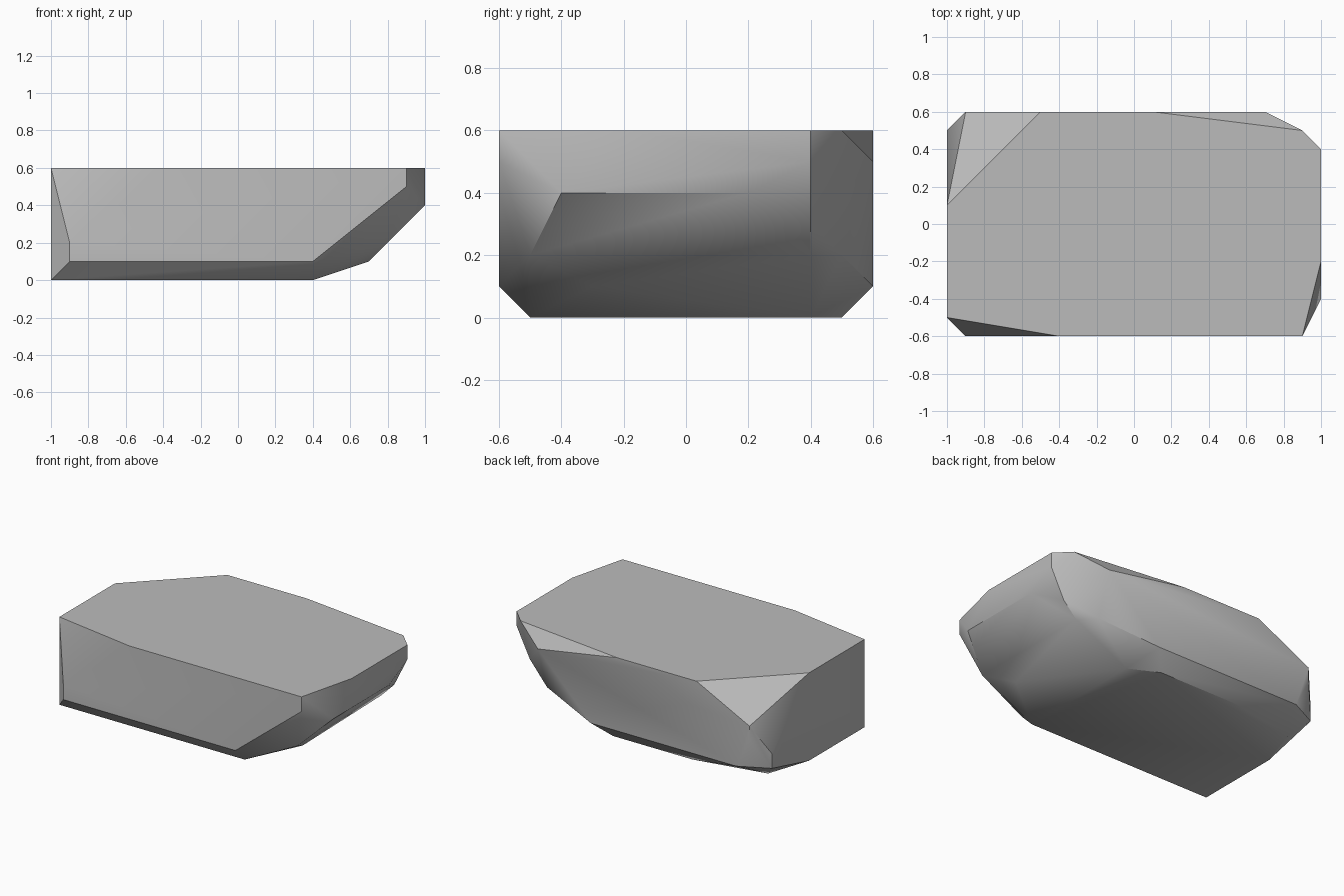
import bpy
import bmesh
import math

cube = bpy.data.objects.get("Cube")
if cube:
    bpy.data.objects.remove(cube, do_unlink=True)

UNIT = 0.1  # corners sit on a tenth-unit lattice

# Corner points of the rock, one horizontal layer per height step
layers = [
    [(-10, -5), (4, -5), (4, 4), (2, 5), (-4, 5), (-9, 4), (-10, 1)],
    [(-9, -6), (4, -6), (7, -3), (3, 6), (-8, 6), (-10, 5)],
    [(-9, -6), (8, -5), (8, 4), (7, 5), (-10, 5)],
    [(9, 4), (-9, 6)],
    [(10, -4), (10, 2), (-9, 6)],
    [(9, -6), (10, 4), (7, 6)],
    [(-10, -5), (-4, -6), (9, -6), (10, -2), (10, 4), (9, 5), (1, 6), (-5, 6), (-10, 1)],
]

# Stone material
stone = bpy.data.materials.new("stone_grey")
stone.use_nodes = True
colour = (0.5, 0.5, 0.5, 1)
stone.diffuse_color = colour
stone.node_tree.nodes["Principled BSDF"].inputs["Base Color"].default_value = colour

# Wrap the layers in a faceted convex skin
bm = bmesh.new()
for level, outline in enumerate(layers):
    for x, y in outline:
        bm.verts.new((x * UNIT, y * UNIT, level * UNIT))
bmesh.ops.convex_hull(bm, input=bm.verts[:])
bmesh.ops.delete(bm, geom=[v for v in bm.verts if not v.link_faces], context='VERTS')

# Merge coplanar triangles into clean facets
bmesh.ops.dissolve_limit(bm, angle_limit=math.radians(0.5), use_dissolve_boundaries=False,
                         verts=bm.verts[:], edges=bm.edges[:])
bmesh.ops.recalc_face_normals(bm, faces=bm.faces[:])

mesh = bpy.data.meshes.new("flat_rock")
bm.to_mesh(mesh)
bm.free()
mesh.materials.append(stone)

rock = bpy.data.objects.new("flat_rock", mesh)
bpy.context.collection.objects.link(rock)

# Soften shallow edges, keep strong ones crisp
bpy.ops.object.select_all(action='DESELECT')
rock.select_set(True)
bpy.context.view_layer.objects.active = rock
bpy.ops.object.shade_smooth_by_angle(angle=math.radians(30))
